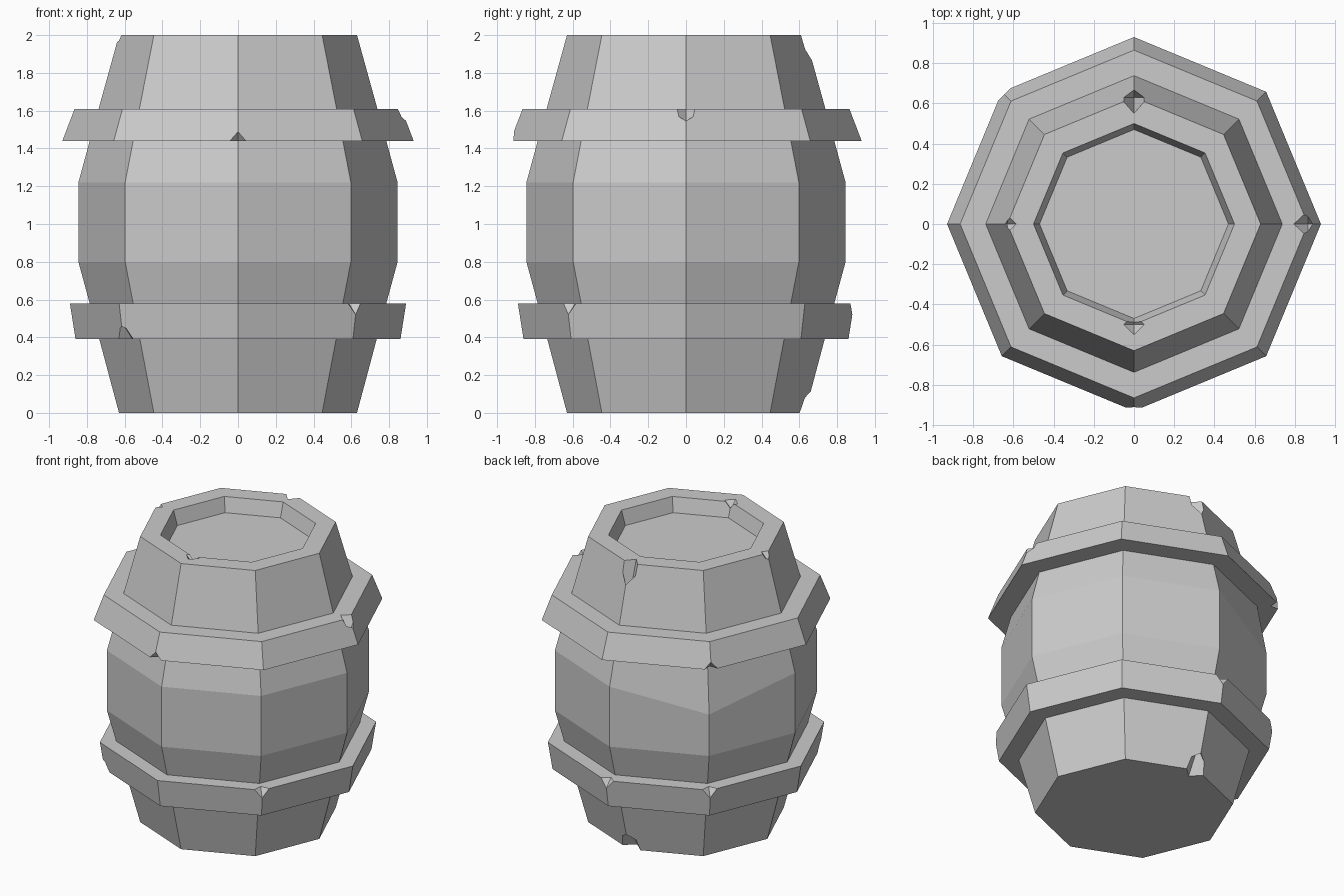
import bpy, bmesh
from math import cos, sin, radians
from mathutils import Matrix, Vector

if "Cube" in bpy.data.objects:
    bpy.data.objects.remove(bpy.data.objects["Cube"])

SIDES = 8


def finish(bm, name):
    mesh = bpy.data.meshes.new(name)
    bm.to_mesh(mesh)
    bm.free()
    obj = bpy.data.objects.new(name, mesh)
    bpy.context.collection.objects.link(obj)
    return obj


def polar(r, deg, z):
    return Vector((r * cos(radians(deg)), r * sin(radians(deg)), z))


def lathe(name, profile, closed):
    """Eight-sided turned solid; closed=True gives a ring, otherwise both ends are capped."""
    bm = bmesh.new()
    rings = [[bm.verts.new(polar(r, 360 * i / SIDES, z)) for i in range(SIDES)]
             for r, z in profile]
    pairs = list(zip(rings, rings[1:]))
    if closed:
        pairs.append((rings[-1], rings[0]))
    else:
        bm.faces.new(rings[0])
        bm.faces.new(rings[-1])
    for a, b in pairs:
        for i in range(SIDES):
            j = (i + 1) % SIDES
            bm.faces.new((a[i], a[j], b[j], b[i]))
    bmesh.ops.recalc_face_normals(bm, faces=bm.faces)
    return finish(bm, name)


def chip(obj, chips):
    """Nick corners with octahedra: (angle, radius, z, radial, sideways, vertical size)."""
    bm = bmesh.new()
    for deg, r, z, sr, st, sz in chips:
        m = (Matrix.Translation(polar(r, deg, z)) @ Matrix.Rotation(radians(deg), 4, 'Z')
             @ Matrix.Diagonal((sr, st, sz, 1)))
        bmesh.ops.create_uvsphere(bm, u_segments=4, v_segments=2, radius=1, matrix=m)
    bmesh.ops.recalc_face_normals(bm, faces=bm.faces)
    cutter = finish(bm, obj.name + "_chip_cutter")
    cutter.hide_render = True
    mod = obj.modifiers.new("chips", 'BOOLEAN')
    mod.operation = 'DIFFERENCE'
    mod.solver = 'EXACT'
    mod.object = cutter
    bpy.context.view_layer.objects.active = obj
    bpy.ops.object.modifier_apply(modifier=mod.name)
    bpy.data.objects.remove(cutter)


# barrel body with recessed lid
body = lathe("barrel_body", [(0.63, 0), (0.785, 0.58), (0.845, 0.80), (0.845, 1.22),
                             (0.785, 1.44), (0.63, 2.0), (0.50, 2.0), (0.47, 1.90)], False)
# one stave bends lower at the back left
target = polar(0.845, 135, 1.22)
min(body.data.vertices, key=lambda v: (v.co - target).length).co.z = 1.09
chip(body, [(90, 0.63, 2.0, 0.08, 0.07, 0.25), (180, 0.63, 2.0, 0.045, 0.045, 0.05),
            (-90, 0.50, 2.0, 0.05, 0.05, 0.05), (90, 0.63, 0.0, 0.09, 0.10, 0.17)])

# upper hoop, flaring downward
upper = lathe("upper_hoop", [(0.70, 1.44), (0.93, 1.44), (0.865, 1.61), (0.70, 1.61)], True)
chip(upper, [(-90, 0.93, 1.44, 0.06, 0.06, 0.07), (0, 0.865, 1.61, 0.07, 0.065, 0.10),
             (135, 0.93, 1.44, 0.06, 0.06, 0.07)])

# lower hoop, flaring upward
lower = lathe("lower_hoop", [(0.69, 0.39), (0.86, 0.39), (0.89, 0.58), (0.69, 0.58)], True)
chip(lower, [(-135, 0.86, 0.39, 0.07, 0.08, 0.08), (-45, 0.89, 0.58, 0.06, 0.07, 0.07),
             (90, 0.89, 0.58, 0.06, 0.07, 0.07), (135, 0.89, 0.58, 0.06, 0.07, 0.07)])
